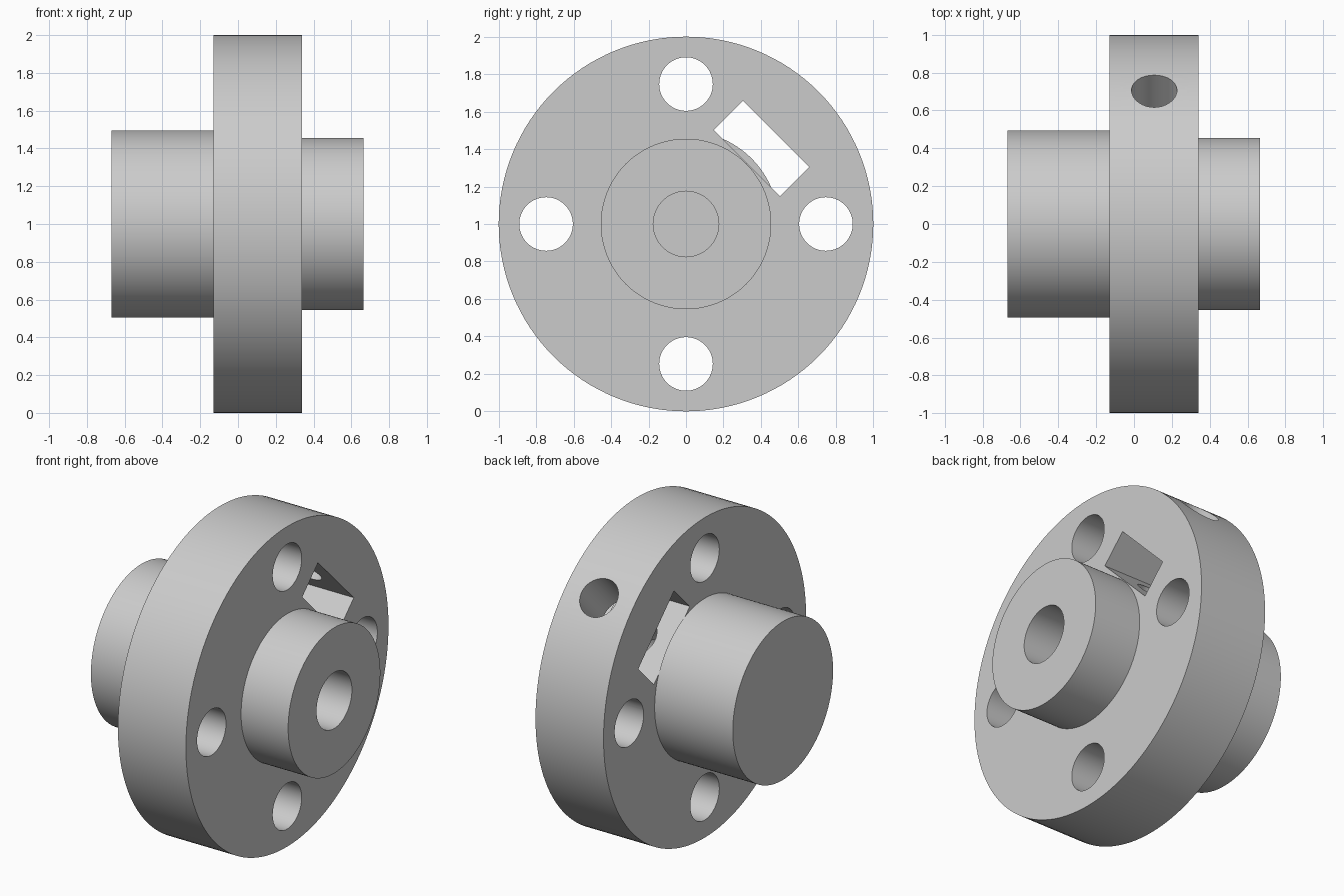
import bpy
from math import pi, cos, sin, radians
from mathutils import Matrix, Vector

cube = bpy.data.objects.get("Cube")
if cube:
    bpy.data.objects.remove(cube, do_unlink=True)

steel = bpy.data.materials.new("plain grey steel")
GREY = (0.6, 0.6, 0.6, 1)
steel.diffuse_color = GREY
steel.use_nodes = True
bsdf = next(n for n in steel.node_tree.nodes if n.type == "BSDF_PRINCIPLED")
bsdf.inputs["Base Color"].default_value = GREY

AXIS_Z = 1.0            # height of the shaft axis
DISC = (-0.13, 0.34)    # disc faces along x
BORE = 0.175


def x_cylinder(name, x0, x1, radius, y=0, z=0, sides=128):
    """Cylinder along x; y and z are measured from the shaft axis."""
    bpy.ops.mesh.primitive_cylinder_add(
        vertices=sides, radius=radius, depth=x1 - x0,
        location=((x0 + x1) / 2, y, AXIS_Z + z), rotation=(0, pi / 2, 0))
    obj = bpy.context.object
    obj.name = name
    return obj


def finish(obj, cutters=()):
    """Cut the holes, then shade smooth with sharp rims."""
    for cutter in cutters:
        mod = obj.modifiers.new(cutter.name, "BOOLEAN")
        mod.operation = "DIFFERENCE"
        mod.solver = "EXACT"
        mod.object = cutter
    bpy.ops.object.select_all(action="DESELECT")
    obj.select_set(True)
    bpy.context.view_layer.objects.active = obj
    for mod in list(obj.modifiers):
        bpy.ops.object.modifier_apply(modifier=mod.name)
    obj.data.materials.clear()
    obj.data.materials.append(steel)
    bpy.ops.object.shade_smooth_by_angle(angle=radians(30))
    for cutter in cutters:
        bpy.data.objects.remove(cutter, do_unlink=True)


# Solid hub on one side
back_hub = x_cylinder("solid_hub", -0.67, DISC[0], 0.495)
finish(back_hub)

# Bored hub on the other side
front_hub = x_cylinder("bored_hub", DISC[1], 0.665, 0.455)
finish(front_hub, [x_cylinder("hub_bore", 0.2, 0.8, BORE, sides=64)])

# Disc with shaft bore, bolt holes, nut slot and set screw hole
disc = x_cylinder("flange_disc", *DISC, 1.0)
cutters = [x_cylinder("disc_bore", -0.3, 0.5, BORE, sides=64)]
for i in range(4):
    a = i * pi / 2
    cutters.append(x_cylinder(f"bolt_hole_{i}", -0.3, 0.5, 0.143,
                              0.747 * cos(a), 0.747 * sin(a), sides=64))

# Rectangular slot, tilted by 45 degrees about the shaft
tilt = Matrix.Rotation(radians(45), 4, "X")
axis = Matrix.Translation(Vector((0, 0, AXIS_Z)))
bpy.ops.mesh.primitive_cube_add(size=1)
slot = bpy.context.object
slot.name = "nut_slot"
slot.matrix_world = (axis @ tilt @ Matrix.Translation((0.1, 0.57, 0))
                     @ Matrix.Diagonal((0.9, 0.22, 0.5, 1)))
cutters.append(slot)

# Radial hole from the rim through the slot into the bore
bpy.ops.mesh.primitive_cylinder_add(vertices=64, radius=0.12, depth=1.2)
screw = bpy.context.object
screw.name = "set_screw_hole"
screw.matrix_world = (axis @ tilt @ Matrix.Translation((0.107, 0.65, 0))
                      @ Matrix.Rotation(pi / 2, 4, "X"))
cutters.append(screw)
finish(disc, cutters)
